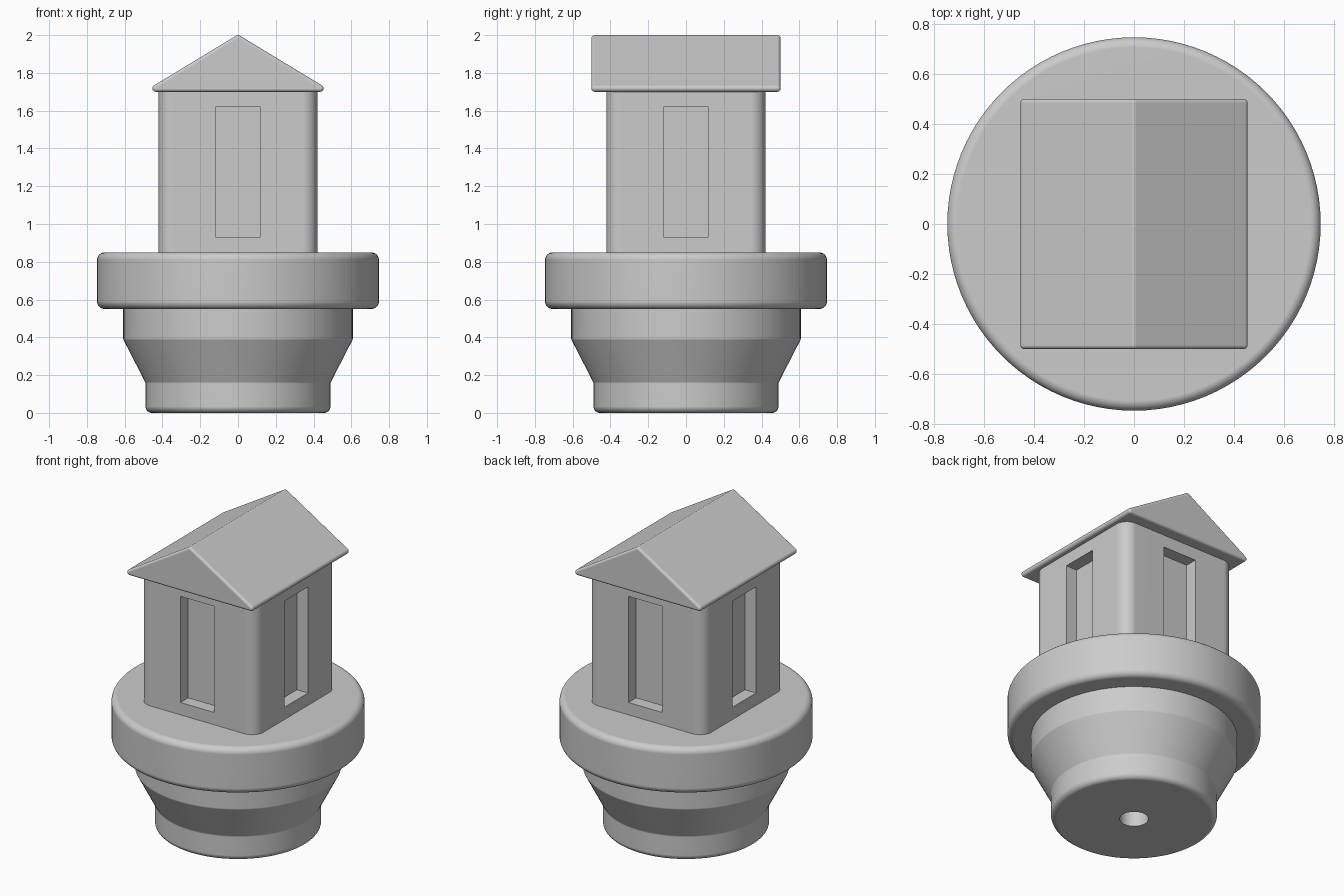
import bpy, bmesh, math
from mathutils import Vector

if "Cube" in bpy.data.objects:
    bpy.data.objects.remove(bpy.data.objects["Cube"])

grey = bpy.data.materials.new("light grey")
grey.use_nodes = True
grey.diffuse_color = (0.6, 0.6, 0.6, 1)
grey.node_tree.nodes["Principled BSDF"].inputs["Base Color"].default_value = (0.6, 0.6, 0.6, 1)


def fillet(points, closed=False):
    """Round each (x, y, radius) corner of a 2D outline."""
    out = []
    n = len(points)
    for i, (x, y, r) in enumerate(points):
        p = Vector((x, y))
        if r == 0 or (not closed and i in (0, n - 1)):
            out.append(p)
            continue
        u = (Vector(points[i - 1][:2]) - p).normalized()
        v = (Vector(points[(i + 1) % n][:2]) - p).normalized()
        half = u.angle(v) / 2
        centre = p + (u + v).normalized() * r / math.sin(half)
        t = r / math.tan(half)
        a = (p + u * t - centre).normalized()
        b = (p + v * t - centre).normalized()
        steps = max(2, math.ceil(a.angle(b) / math.radians(12)))
        out += [centre + a.slerp(b, k / steps) * r for k in range(steps + 1)]
    return out


def make(name, bm):
    bmesh.ops.recalc_face_normals(bm, faces=bm.faces)
    mesh = bpy.data.meshes.new(name)
    bm.to_mesh(mesh)
    bm.free()
    mesh.materials.append(grey)
    obj = bpy.data.objects.new(name, mesh)
    bpy.context.collection.objects.link(obj)
    return obj


def finish(obj):
    bpy.ops.object.select_all(action="DESELECT")
    obj.select_set(True)
    bpy.context.view_layer.objects.active = obj
    for mod in list(obj.modifiers):
        bpy.ops.object.modifier_apply(modifier=mod.name)
    bpy.ops.object.shade_smooth_by_angle(angle=math.radians(22))
    weighted = obj.modifiers.new("Weighted normals", "WEIGHTED_NORMAL")
    weighted.keep_sharp = True


def lathe(name, points):
    bm = bmesh.new()
    verts = [bm.verts.new((p.x, 0, p.y)) for p in fillet(points)]
    edges = [bm.edges.new(pair) for pair in zip(verts, verts[1:])]
    bmesh.ops.spin(bm, geom=verts + edges, cent=(0, 0, 0), axis=(0, 0, 1),
                   angle=math.tau, steps=96)
    bmesh.ops.remove_doubles(bm, verts=bm.verts, dist=1e-5)
    return make(name, bm)


def prism(name, points, place, shift):
    """Extrude a rounded outline by the vector shift."""
    bm = bmesh.new()
    face = bm.faces.new([bm.verts.new(place(p)) for p in fillet(points, True)])
    top = bmesh.ops.extrude_face_region(bm, geom=[face], use_keep_orig=True)
    verts = [g for g in top["geom"] if isinstance(g, bmesh.types.BMVert)]
    bmesh.ops.translate(bm, verts=verts, vec=shift)
    return make(name, bm)


# Stepped base with a blind hole underneath
finish(lathe("base", [(0, 0.4, 0), (0.085, 0.4, 0), (0.085, 0, 0), (0.49, 0, 0.035),
                      (0.49, 0.16, 0.02), (0.608, 0.39, 0.02), (0.608, 0.6, 0), (0, 0.6, 0)]))

# Wide platform disc
finish(lathe("platform", [(0, 0.55, 0), (0.746, 0.55, 0.04), (0.746, 0.85, 0.04), (0, 0.85, 0)]))

# Square cabin with rounded upright corners
w = 0.42
cabin = prism("cabin", [(-w, -w, 0.08), (w, -w, 0.08), (w, w, 0.08), (-w, w, 0.08)],
              lambda p: (p.x, p.y, 0.84), (0, 0, 0.865))

# Tall window recess in each wall
cutters = []
for i in range(4):
    bpy.ops.mesh.primitive_cube_add(size=1)
    cutter = bpy.context.object
    cutter.name = "window_cutter"
    cutter.hide_render = True
    cutter.scale = (0.24, 0.16, 0.69)
    cutter.rotation_euler.z = i * math.pi / 2
    cutter.location = (w * math.sin(i * math.pi / 2), -w * math.cos(i * math.pi / 2), 1.275)
    cutters.append(cutter)
    cut = cabin.modifiers.new("Window", "BOOLEAN")
    cut.operation = "DIFFERENCE"
    cut.solver = "EXACT"
    cut.object = cutter
finish(cabin)
for cutter in cutters:
    bpy.data.objects.remove(cutter)

# Gabled roof with softened edges
roof = prism("roof", [(-0.5, 1.7, 0.018), (0.5, 1.7, 0.018), (0, 2.003, 0.018)],
             lambda p: (p.x, -0.5, p.y), (0, 1, 0))
bm = bmesh.new()
bm.from_mesh(roof.data)
rims = [e for e in bm.edges if abs(e.verts[0].co.y - e.verts[1].co.y) < 0.01]
bmesh.ops.bevel(bm, geom=rims, offset=0.016, offset_type="OFFSET", segments=6,
                profile=0.5, affect="EDGES", clamp_overlap=False)
bm.to_mesh(roof.data)
bm.free()
finish(roof)
